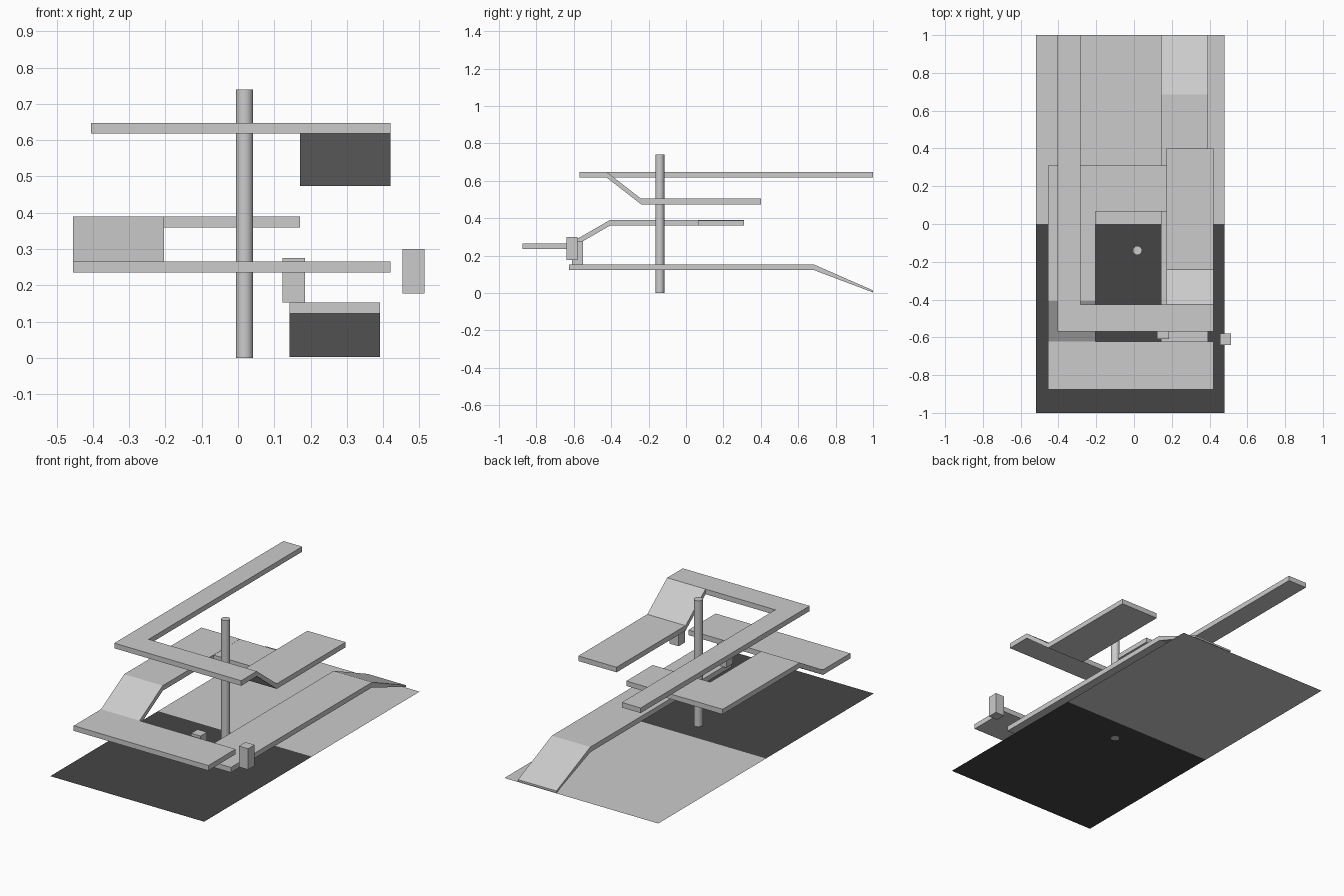
import bpy, bmesh

if "Cube" in bpy.data.objects:
    bpy.data.objects.remove(bpy.data.objects["Cube"])


def finish(name, bm):
    bmesh.ops.recalc_face_normals(bm, faces=bm.faces)
    me = bpy.data.meshes.new(name)
    bm.to_mesh(me)
    bm.free()
    ob = bpy.data.objects.new(name, me)
    bpy.context.collection.objects.link(ob)
    return ob


def prism(name, pts, axis, a, b):
    """Extrude a closed 2D outline: axis 'x' takes (y, z), axis 'z' takes (x, y)."""
    bm = bmesh.new()
    place = (lambda p: (a, p[0], p[1])) if axis == 'x' else (lambda p: (p[0], p[1], a))
    face = bm.faces.new([bm.verts.new(place(p)) for p in pts])
    new = bmesh.ops.extrude_face_region(bm, geom=[face])['geom']
    step = (b - a, 0, 0) if axis == 'x' else (0, 0, b - a)
    bmesh.ops.translate(bm, vec=step, verts=[v for v in new if isinstance(v, bmesh.types.BMVert)])
    return finish(name, bm)


def box(name, x0, x1, y0, y1, z0, z1):
    return prism(name, [(x0, y0), (x1, y0), (x1, y1), (x0, y1)], 'z', z0, z1)


def deck(name, x0, x1, top, t=0.03, end_t=None):
    """Sloped walkway: top line of (y, z) points with a thickness below it."""
    bottom = [(y, z - t) for y, z in top]
    if end_t:
        bottom[-1] = (top[-1][0], top[-1][1] - end_t)
    return prism(name, top + bottom[::-1], 'x', x0, x1)


def floor(name, y0, y1):
    bm = bmesh.new()
    bm.faces.new([bm.verts.new(p) for p in
                  [(-0.52, y0, 0), (0.48, y0, 0), (0.48, y1, 0), (-0.52, y1, 0)]])
    return finish(name, bm)


# Floor halves, the front one dark
floor("back_floor", 0, 1)
front = floor("front_floor", -1, 0)
dark = bpy.data.materials.new("dark_floor")
dark.diffuse_color = (0.06, 0.06, 0.06, 1)
dark.use_nodes = True
dark.node_tree.nodes["Principled BSDF"].inputs["Base Color"].default_value = dark.diffuse_color
front.data.materials.append(dark)

# Lowest walkway with entry ramp at the back
deck("entry_walkway", 0.142, 0.392, [(-0.625, 0.152), (0.685, 0.152), (1.0, 0.014)], end_t=0.011)

# Second level: front platform, ramp up the left side, back platform
box("front_platform", -0.455, 0.42, -0.875, -0.622, 0.236, 0.266)
deck("left_walkway", -0.455, -0.204, [(-0.622, 0.266), (-0.407, 0.39), (0.31, 0.39)])
box("back_platform", -0.204, 0.171, 0.065, 0.31, 0.36, 0.389)

# Top level: L-shaped walkway and the ramp down on the right
prism("upper_walkway", [(-0.405, 1.0), (-0.405, -0.57), (0.171, -0.57), (0.171, -0.425),
                        (-0.283, -0.425), (-0.283, 1.0)], 'z', 0.618, 0.648)
deck("upper_ramp", 0.171, 0.42, [(-0.57, 0.648), (-0.425, 0.648), (-0.24, 0.504), (0.4, 0.504)])

# Small blocks
box("low_block", 0.122, 0.184, -0.61, -0.55, 0.152, 0.275)
box("side_block", 0.454, 0.514, -0.64, -0.58, 0.177, 0.3)

# Central pole
bpy.ops.mesh.primitive_cylinder_add(vertices=32, radius=0.024, depth=0.74, location=(0.018, -0.14, 0.37))
bpy.context.object.name = "pole"
bpy.ops.object.shade_smooth_by_angle()
